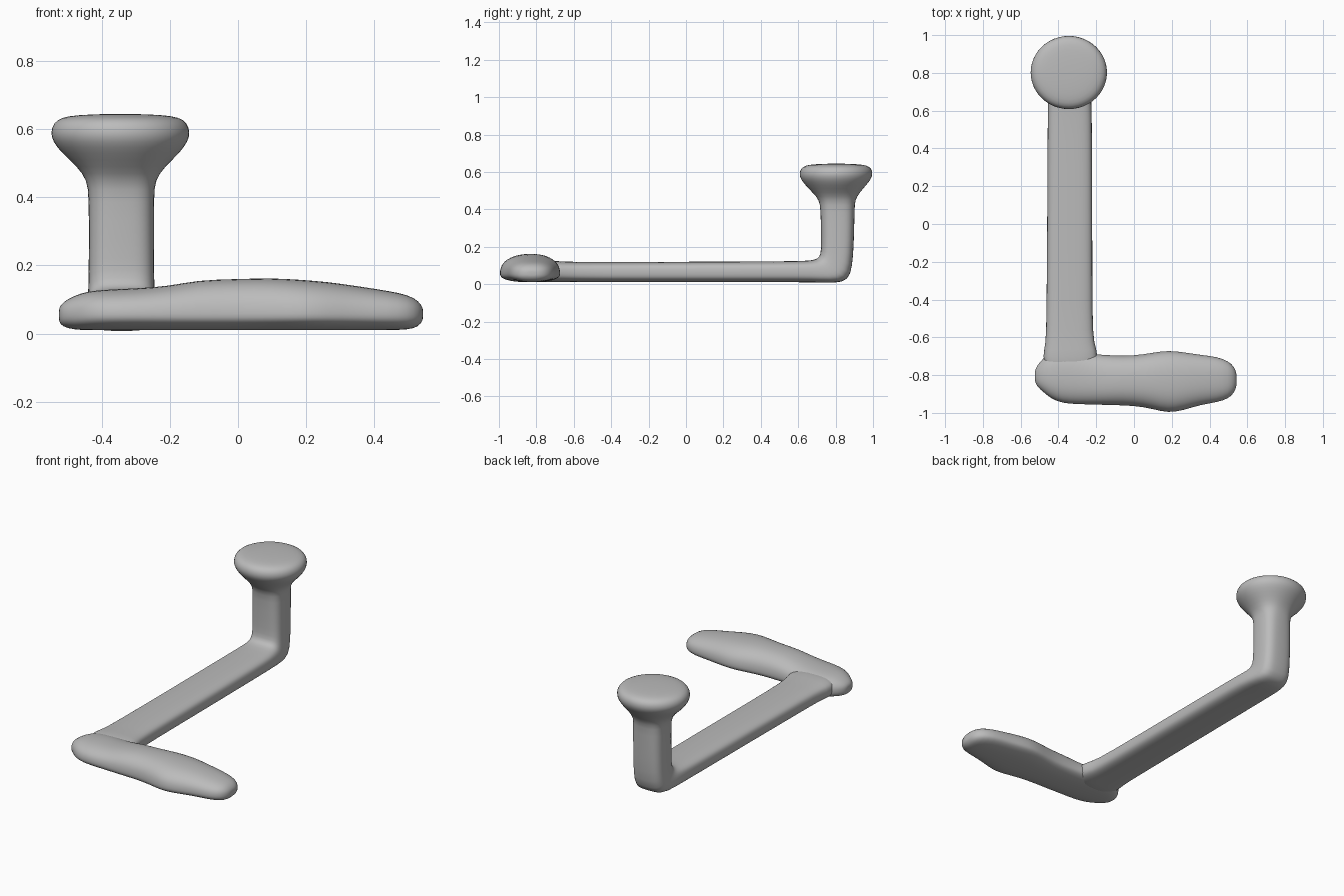
import bpy, bmesh, math
from mathutils import Vector

cube = bpy.data.objects.get("Cube")
if cube:
    bpy.data.objects.remove(cube, do_unlink=True)

grey = bpy.data.materials.new("plain grey")
grey.use_nodes = True
COLOUR = (0.5, 0.5, 0.5, 1)
grey.diffuse_color = COLOUR
grey.node_tree.nodes["Principled BSDF"].inputs["Base Color"].default_value = COLOUR
SIDES = 24


def ring(centre, side, up, down, power):
    """Rounded cross-section with different upper and lower halves."""
    points = []
    for i in range(SIDES):
        a = math.tau * i / SIDES
        c, s = math.cos(a), math.sin(a)
        across = math.copysign(abs(c) ** (2 / power), c)
        along = abs(s) ** (2 / power)
        points.append(centre + side * across + (up if s > 0 else down) * along)
    return points


def loft(name, rings):
    bm = bmesh.new()
    loops = [[bm.verts.new(p) for p in r] for r in rings]
    for a, b in zip(loops, loops[1:]):
        for i in range(SIDES):
            j = (i + 1) % SIDES
            bm.faces.new((a[i], a[j], b[j], b[i]))
    # Close each end with a fan
    for loop in (loops[0], loops[-1]):
        cap = bm.faces.new(loop)
        bmesh.ops.poke(bm, faces=[cap])
    bmesh.ops.recalc_face_normals(bm, faces=bm.faces)
    mesh = bpy.data.meshes.new(name)
    bm.to_mesh(mesh)
    bm.free()
    mesh.materials.append(grey)
    mesh.shade_smooth()
    obj = bpy.data.objects.new(name, mesh)
    bpy.context.collection.objects.link(obj)
    sub = obj.modifiers.new("soften", 'SUBSURF')
    sub.levels = sub.render_levels = 1
    return obj


# Foot bar: x, front y, back y, top z, bottom z
foot = [
    (-.525, -.83, -.78, .075, .035), (-.515, -.86, -.75, .092, .02),
    (-.48, -.89, -.71, .112, .011), (-.44, -.925, -.675, .125, .01),
    (-.38, -.95, -.66, .13, .01), (-.3, -.955, -.67, .133, .01),
    (-.2, -.957, -.69, .14, .01), (-.12, -.96, -.695, .158, .01),
    (0, -.962, -.697, .161, .01), (.1, -.98, -.68, .164, .01),
    (.18, -1.002, -.668, .159, .01), (.26, -.988, -.677, .153, .01),
    (.35, -.958, -.692, .14, .01), (.44, -.945, -.702, .126, .01),
    (.5, -.925, -.725, .114, .011), (.53, -.895, -.755, .096, .02),
    (.543, -.86, -.79, .075, .04),
]
loft("foot_bar", [
    ring(Vector((x, (f + b) / 2, .055)), Vector((0, (b - f) / 2, 0)),
         Vector((0, 0, t - .055)), Vector((0, 0, z - .055)), 2.4)
    for x, f, b, t, z in foot])

# Long bar bending up into the post and flaring into the knob:
# centre x, half width, inner y and z, outer y and z, squareness
arm = [
    (-.34, .13, -.8, .12, -.8, .01, 3), (-.335, .15, -.69, .125, -.69, .01, 3),
    (-.34, .128, -.64, .12, -.64, .01, 3), (-.342, .122, -.5, .118, -.5, .01, 3.2),
    (-.34, .12, 0, .12, 0, .01, 3.2), (-.34, .118, .5, .122, .5, .01, 3.2),
    (-.34, .116, .64, .124, .68, .01, 3.2), (-.342, .108, .69, .13, .8, .004, 3.2),
    (-.342, .1, .715, .145, .868, .02, 3.2), (-.342, .097, .722, .18, .89, .09, 3.2),
    (-.342, .096, .722, .26, .898, .22, 3.2), (-.342, .096, .719, .4, .902, .4, 3),
    (-.343, .1, .712, .45, .904, .45, 2.6), (-.343, .13, .675, .49, .93, .49, 2.2),
    (-.344, .175, .636, .53, .966, .53, 2), (-.345, .2, .61, .563, .992, .563, 2),
    (-.345, .207, .604, .59, 1.0, .59, 2), (-.345, .198, .612, .618, .994, .618, 2),
    (-.345, .175, .635, .634, .972, .634, 2), (-.345, .13, .68, .641, .93, .641, 2),
    (-.345, .05, .755, .644, .85, .644, 2),
]
rings = []
for x, half, yi, zi, yo, zo, power in arm:
    inner, outer = Vector((x, yi, zi)), Vector((x, yo, zo))
    mid = (inner + outer) / 2
    rings.append(ring(mid, Vector((half, 0, 0)), inner - mid, outer - mid, power))
loft("long_bar_post_and_knob", rings)
